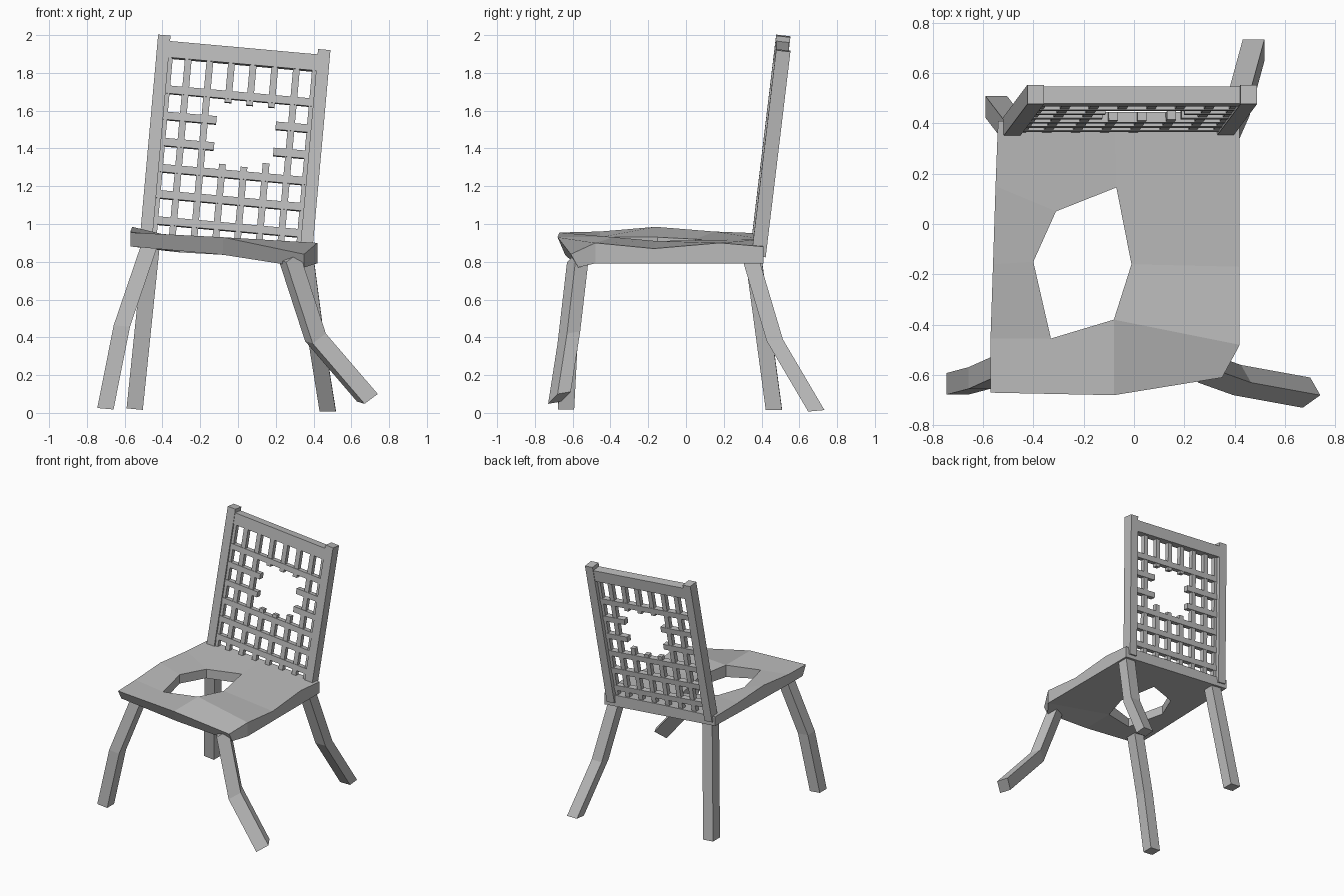
import bpy
import bmesh
from mathutils import Matrix, Vector

default_cube = bpy.data.objects.get("Cube")
if default_cube:
    bpy.data.objects.remove(default_cube, do_unlink=True)

# One plain grey for the whole chair
grey = bpy.data.materials.new("plain grey")
grey.use_nodes = True
colour = (0.5, 0.5, 0.5, 1)
grey.diffuse_color = colour
grey.node_tree.nodes["Principled BSDF"].inputs["Base Color"].default_value = colour


def finish(bm, name):
    """Turn a bmesh into a flat shaded object."""
    bmesh.ops.recalc_face_normals(bm, faces=bm.faces)
    mesh = bpy.data.meshes.new(name)
    bm.to_mesh(mesh)
    bm.free()
    mesh.materials.append(grey)
    obj = bpy.data.objects.new(name, mesh)
    bpy.context.collection.objects.link(obj)
    return obj


# Seat: warped slab, an outer outline joined to a broken hole
outline = [(-.54, .41, .95), (-.55, .15, .96), (-.56, -.16, .985),
           (-.57, -.455, .96), (-.57, -.67, .955), (-.08, -.68, .93),
           (.35, -.61, .84), (.42, -.48, .9), (.42, -.17, .87),
           (.42, .18, .9), (.42, .41, .88), (-.075, .41, .92)]
hole = [(-.31, .05, .92), (-.4, -.15, .93), (-.33, -.455, .93),
        (-.08, -.38, .93), (-.01, -.16, .91), (-.07, .145, .91)]
panels = [("0 1", "0 5", "11"), ("1 2", "1 0", ""), ("2 3", "2 1", ""),
          ("3 4 5", "3 2", ""), ("5 6 7", "3", ""), ("7 8", "4 3", ""),
          ("8 9 10 11", "5 4", "")]


def underside(point):
    x, y, z = point
    front = .04 if y < -.6 else 0
    return (x, y + front, min(.83 - .09 * x, z - .07))


bm = bmesh.new()
top_outer = [bm.verts.new(p) for p in outline]
top_inner = [bm.verts.new(p) for p in hole]
low_outer = [bm.verts.new(underside(p)) for p in outline]
low_inner = [bm.verts.new(underside(p)) for p in hole]
for outer, inner, last in panels:
    for ring, core in ((top_outer, top_inner), (low_outer, low_inner)):
        bm.faces.new([ring[int(i)] for i in outer.split()]
                     + [core[int(i)] for i in inner.split()]
                     + [ring[int(i)] for i in last.split()])
for top, low in ((top_outer, low_outer), (top_inner, low_inner)):
    for i in range(len(top)):
        bm.faces.new((top[i - 1], top[i], low[i], low[i - 1]))
finish(bm, "seat")


# Legs: square sections lofted along bent paths
def leg(name, path, u=(.043, 0, 0), v=(0, .043, 0)):
    u, v = Vector(u), Vector(v)
    bm = bmesh.new()
    rings = []
    for point in path:
        c = Vector(point)
        rings.append([bm.verts.new(c + a * u + b * v)
                      for a, b in ((-1, -1), (1, -1), (1, 1), (-1, 1))])
    for low, high in zip(rings, rings[1:]):
        for i in range(4):
            bm.faces.new((low[i - 1], low[i], high[i], high[i - 1]))
    bm.faces.new(rings[0])
    bm.faces.new(rings[-1])
    finish(bm, name)


leg("front_right_leg", [(-.465, -.545, .9), (-.615, -.612, .46), (-.702, -.635, .022)],
    u=(.043, 0, -.004))
leg("back_right_leg", [(-.455, .345, .91), (-.547, .465, .02)], u=(.043, 0, -.004))
leg("front_left_leg", [(.27, -.57, .83), (.41, -.62, .4), (.685, -.67, .08)],
    u=(.035, .025, .026), v=(-.02, .035, .006))
leg("back_left_leg", [(.355, .335, .84), (.415, .47, .385), (.475, .69, .011)],
    v=(0, .043, .004))

# Backrest frame: leaning back and tipped sideways, origin at its top middle
up = Vector((.089, .119, .989)).normalized()
side = Vector((.996, 0, -.09)).normalized()
depth = up.cross(side).normalized()
frame = Matrix((side, depth, up)).transposed().to_4x4()
frame.translation = (.033, .515, 1.957)


def bar(bm, s0, s1, t0, t1, d0, d1):
    """Box in backrest space: sideways, upward and depth limits."""
    size = Matrix.Diagonal((s1 - s0, d1 - d0, t1 - t0, 1))
    place = Matrix.Translation(((s0 + s1) / 2, (d0 + d1) / 2, (t0 + t1) / 2))
    bmesh.ops.create_cube(bm, size=1, matrix=frame @ place @ size)


post, bottom = .425, -1.1
for name, sign in (("right_back_post", -1), ("left_back_post", 1)):
    bm = bmesh.new()
    bar(bm, sign * post - .033, sign * post + .033, bottom, 0, -.038, .038)
    finish(bm, name)

bm = bmesh.new()
bar(bm, -post, post, -.115, -.028, -.034, .034)
finish(bm, "top_rail")

# Upright slats, three of them snapped around the hole
bm = bmesh.new()
half = .018
broken = {2: (-.325, -.655), 3: (-.33, -.66), 4: (-.33, -.63)}
for i in range(6):
    s = (i - 2.5) * .115
    spans = [(bottom, -.08)]
    if i in broken:
        high, low = broken[i]
        spans = [(bottom, low), (high, -.08)]
    for t0, t1 in spans:
        bar(bm, s - half, s + half, t0, t1, -.026, .008)
for s in (-.388, .388):
    bar(bm, s - half, s + half, bottom, -.08, -.026, .008)
finish(bm, "upright_slats")

# Cross slats, two of them snapped around the hole
bm = bmesh.new()
for row in range(6):
    t = -.285 - row * .14
    spans = [(-.4, -.11), (.205, .4)] if row in (1, 2) else [(-.4, .4)]
    for s0, s1 in spans:
        bar(bm, s0, s1, t - .021, t + .021, -.03, .012)
finish(bm, "cross_slats")
